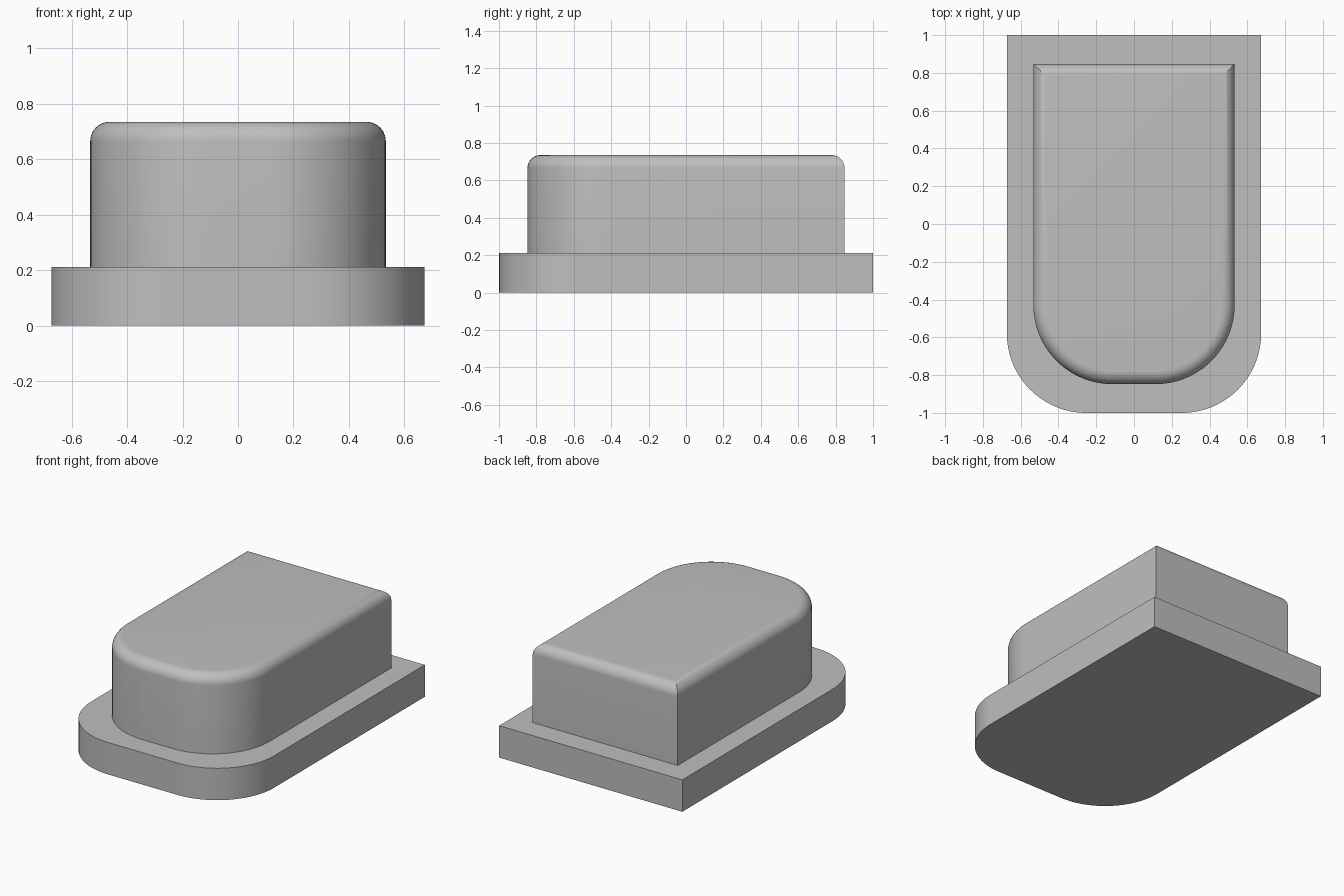
import bpy
import bmesh
from math import cos, sin, pi, radians

cube = bpy.data.objects.get("Cube")
if cube:
    bpy.data.objects.remove(cube, do_unlink=True)

grey = bpy.data.materials.new("light_grey")
grey.use_nodes = True
colour = (0.52, 0.52, 0.52, 1)
grey.diffuse_color = colour
grey.node_tree.nodes["Principled BSDF"].inputs["Base Color"].default_value = colour

ARC_STEPS = 24
FILLET_STEPS = 10


def outline(half_x, half_y, radius, inset):
    """Rectangle with rounded front corners and square back corners, offset inwards."""
    w, l, r = half_x - inset, half_y - inset, radius - inset
    right_arc = []
    for i in range(ARC_STEPS + 1):
        a = pi / 2 * i / ARC_STEPS
        right_arc.append((w - r + r * sin(a), -l + r - r * cos(a)))
    left_arc = [(-x, y) for x, y in reversed(right_arc)]
    return right_arc + [(w, l), (-w, l)] + left_arc


def loft(name, half_x, half_y, radius, levels):
    """Solid skinned through offset outlines; levels are (inset, height)."""
    bm = bmesh.new()
    rings = [[bm.verts.new((x, y, z)) for x, y in outline(half_x, half_y, radius, d)]
             for d, z in levels]
    for low, high in zip(rings, rings[1:]):
        for i in range(len(low)):
            j = (i + 1) % len(low)
            bm.faces.new((low[i], low[j], high[j], high[i]))
    bm.faces.new(list(reversed(rings[0])))
    bm.faces.new(rings[-1])
    mesh = bpy.data.meshes.new(name)
    bm.to_mesh(mesh)
    bm.free()
    mesh.materials.append(grey)
    obj = bpy.data.objects.new(name, mesh)
    bpy.context.collection.objects.link(obj)
    bpy.ops.object.select_all(action="DESELECT")
    obj.select_set(True)
    bpy.context.view_layer.objects.active = obj
    bpy.ops.object.shade_smooth_by_angle(angle=radians(30))
    return obj


# Flat flange
loft("base_flange", 0.673, 1.0, 0.42, [(0, 0), (0, 0.212)])

# Raised body with a filleted top edge, sunk slightly into the flange
fillet, top = 0.07, 0.735
levels = [(0, 0.2)]
for i in range(FILLET_STEPS + 1):
    a = pi / 2 * i / FILLET_STEPS
    levels.append((fillet * (1 - cos(a)), top - fillet + fillet * sin(a)))
loft("raised_body", 0.533, 0.848, 0.42, levels)
